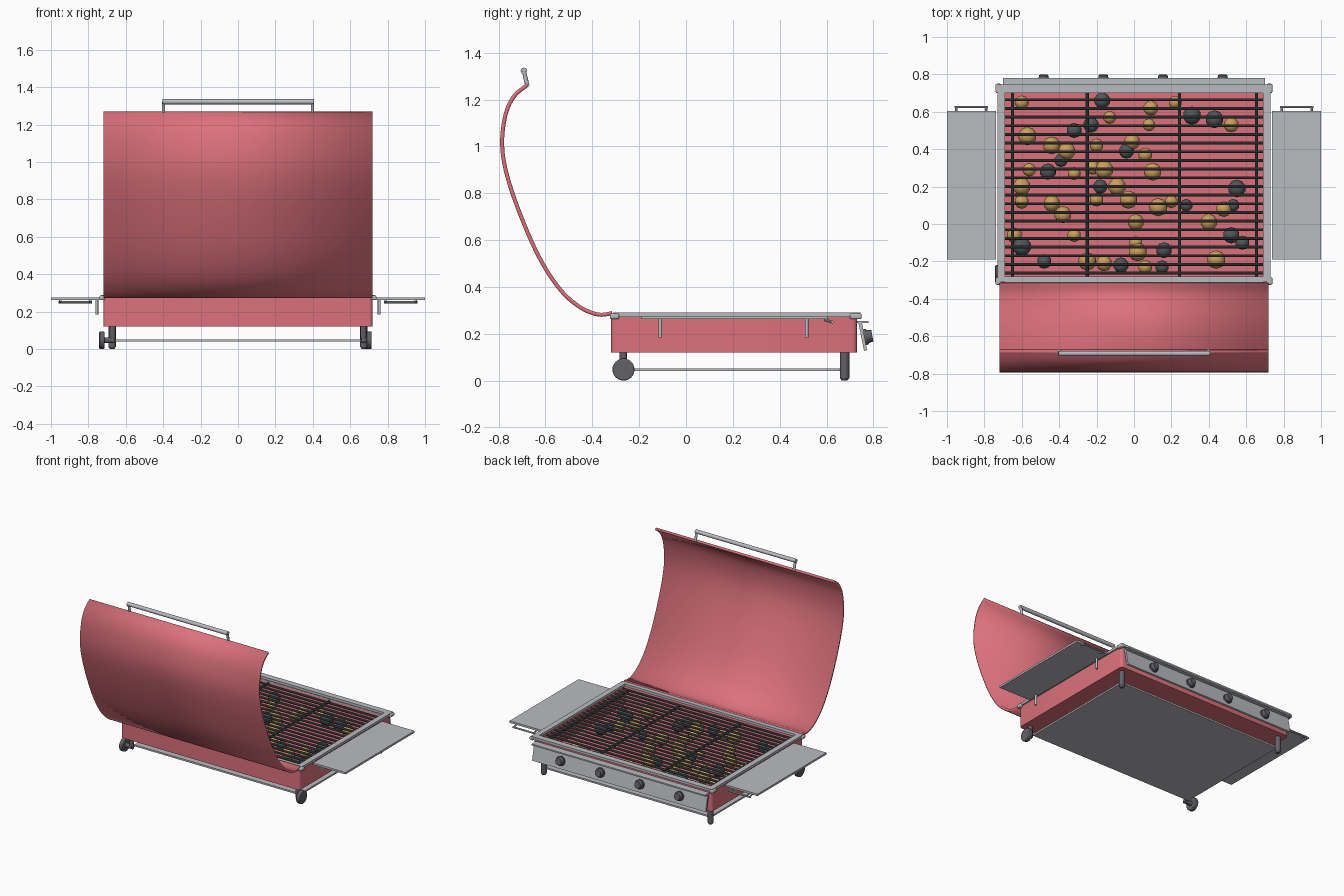
import bpy, bmesh, math, random
from mathutils import Vector, Matrix

if "Cube" in bpy.data.objects:
    bpy.data.objects.remove(bpy.data.objects["Cube"], do_unlink=True)
random.seed(4)


def material(name, rgb):
    m = bpy.data.materials.new(name)
    m.use_nodes = True
    color = (*rgb, 1)
    m.diffuse_color = color
    m.node_tree.nodes["Principled BSDF"].inputs["Base Color"].default_value = color
    return m


RED = material("red_enamel", (.72, .165, .2))
STEEL = material("light_steel", (.49, .5, .53))
IRON = material("dark_iron", (.075, .08, .085))
RUBBER = material("grey_rubber", (.12, .12, .135))
COAL = material("grey_coal", (.085, .09, .095))
GOLD = material("golden_ember", (.6, .35, .1))


def finish(name, bm, mat, smooth=True):
    bmesh.ops.recalc_face_normals(bm, faces=bm.faces)
    mesh = bpy.data.meshes.new(name)
    bm.to_mesh(mesh)
    bm.free()
    mesh.materials.append(mat)
    ob = bpy.data.objects.new(name, mesh)
    bpy.context.collection.objects.link(ob)
    if smooth:
        bpy.ops.object.select_all(action='DESELECT')
        ob.select_set(True)
        bpy.context.view_layer.objects.active = ob
        bpy.ops.object.shade_smooth_by_angle(angle=math.radians(35))
    return ob


def add_box(bm, lo, hi):
    lo, hi = Vector(lo), Vector(hi)
    mat = Matrix.Translation((lo + hi) / 2) @ Matrix.Diagonal((*(hi - lo), 1))
    return bmesh.ops.create_cube(bm, size=1, matrix=mat)["verts"]


def box(name, lo, hi, mat, bevel=0):
    bm = bmesh.new()
    add_box(bm, lo, hi)
    ob = finish(name, bm, mat, bevel > 0)
    if bevel:
        mod = ob.modifiers.new("bevel", 'BEVEL')
        mod.width, mod.segments = bevel, 3
    return ob


def add_rod(bm, p, q, r, r2=None, sides=16):
    p, q = Vector(p), Vector(q)
    d = q - p
    mat = Matrix.Translation((p + q) / 2) @ d.to_track_quat('Z', 'Y').to_matrix().to_4x4()
    bmesh.ops.create_cone(bm, cap_ends=True, segments=sides, radius1=r,
                          radius2=r if r2 is None else r2, depth=d.length, matrix=mat)


def rods(name, segments, r, mat, sides=16):
    bm = bmesh.new()
    for p, q in segments:
        add_rod(bm, p, q, r, sides=sides)
    return finish(name, bm, mat)


# Firebox: open tub with rounded upright corners
bm = bmesh.new()
add_box(bm, (-.72, -.32, .12), (.72, .73, .28))
upright = [e for e in bm.edges if abs(e.verts[0].co.z - e.verts[1].co.z) > .1]
bmesh.ops.bevel(bm, geom=upright, offset=.02, segments=4, profile=.5, affect='EDGES')
top = [f for f in bm.faces if f.calc_center_median().z > .279]
bmesh.ops.inset_region(bm, faces=top, thickness=.02)
bmesh.ops.translate(bm, verts=top[0].verts[:], vec=(0, 0, -.145))
finish("firebox", bm, RED)

# Rim frame and its corner caps
bm = bmesh.new()
for s in (-1, 1):
    add_box(bm, (min(s * .69, s * .73), -.31, .272), (max(s * .69, s * .73), .745, .29))
for y0, y1 in ((-.312, -.28), (.70, .745)):
    add_box(bm, (-.69, y0, .272), (.69, y1, .29))
finish("rim_frame", bm, STEEL, False)
for s, side in ((-1, "right"), (1, "left")):
    for y0, y1, end in ((-.325, -.285, "front"), (.70, .75, "back")):
        box(f"rim_corner_{end}_{side}", (s * .725 - .015, y0, .262),
            (s * .725 + .015, y1, .287), STEEL, .008)

# Cooking grate
rods("grate_bars", [((-.69, -.262 + i * .0463, .262), (.69, -.262 + i * .0463, .262))
                    for i in range(21)], .008, IRON, 10)
rods("grate_supports", [((x, -.285, .25), (x, .705, .25))
                        for x in (-.65, -.25, .243, .655)], .009, IRON, 10)

# Embers and coals on the floor of the tub, placed in hundredths
embers = ((-60, 65), (-13, 57), (9, 62), (22, 65), (8, 53), (52, 53), (-57, 47), (-44, 42),
          (-36, 39), (-20, 42), (-1, 44), (6, 37), (-56, 29), (-32, 27), (-22, 30), (-16, 29),
          (10, 28), (-60, 20), (-9, 20), (-20, 13), (-60, 12), (-44, 11), (-38, 5), (-3, 13),
          (13, 9), (20, 12), (1, 1), (40, 1), (48, 8), (-32, -6), (-64, -6), (1, -10),
          (2, -15), (-25, -20), (-16, -21), (6, -23), (44, -19))
coals = ((-17, 66), (31, 58), (43, 56), (-23, 53), (-32, 50), (-46, 28), (-4, 39), (-39, 34),
         (-18, 20), (55, 19), (28, 10), (53, 10), (52, -6), (58, -10), (16, -14), (-7, -22),
         (-48, -20), (-60, -12), (15, -23))
for name, spots, mat in (("embers", embers, GOLD), ("coals", coals, COAL)):
    bm = bmesh.new()
    for x, y in spots:
        r = random.uniform(.033, .051)
        bmesh.ops.create_icosphere(bm, subdivisions=2, radius=r,
                                   matrix=Matrix.Translation((x / 100, y / 100, .135 + r)))
    finish(name, bm, mat)

# Curved lid, swung open: a profile smoothed by a spline and swept across x
profile = [(-.315, .288), (-.375, .282), (-.455, .315), (-.54, .392), (-.626, .525), (-.708, .71),
           (-.765, .88), (-.785, 1.01), (-.77, 1.137), (-.733, 1.215), (-.677, 1.262)]
ends = [profile[0]] + profile + [profile[-1]]
path = []
for a, b, c, d in zip(ends, ends[1:], ends[2:], ends[3:]):
    a, b, c, d = map(Vector, (a, b, c, d))
    for i in range(5):
        t = i / 5
        path.append(b + (c - a) * t / 2 + (a * 2 - b * 5 + c * 4 - d) * t * t / 2
                    + (b * 3 - a - c * 3 + d) * t ** 3 / 2)
path.append(Vector(profile[-1]))
bm = bmesh.new()
rows = [[bm.verts.new((x, p.x, p.y)) for x in (-.72, .72)] for p in path]
for r, s in zip(rows, rows[1:]):
    bm.faces.new((r[0], r[1], s[1], s[0]))
lid = finish("lid", bm, RED)
mod = lid.modifiers.new("thickness", 'SOLIDIFY')
mod.thickness, mod.offset = .017, 0

# Lid handle
rods("lid_handle_bar", [((-.405, -.692, 1.322), (.405, -.692, 1.322))], .014, STEEL)
rods("lid_handle_posts", [((s * .398, -.677, 1.258), (s * .398, -.692, 1.322))
                          for s in (-1, 1)], .009, STEEL)

# Sloping control panel with knobs
bm = bmesh.new()
outline = ((.735, .253), (.75, .253), (.773, .13), (.76, .127))
loops = [[bm.verts.new((x, y, z)) for y, z in outline] for x in (-.70, .70)]
for f in loops:
    bm.faces.new(f)
for i in range(4):
    j = (i + 1) % 4
    bm.faces.new((loops[0][i], loops[0][j], loops[1][j], loops[1][i]))
finish("control_panel", bm, STEEL, False)
box("panel_ledge", (-.70, .725, .245), (.70, .78, .255), STEEL)
normal = Vector((0, .983, .184))
for i in range(4):
    base = Vector((-.483 + i * .319, .76, .185))
    bm = bmesh.new()
    add_rod(bm, base, base + normal * .014, .034, sides=20)
    add_rod(bm, base + normal * .014, base + normal * .036, .03, .024, 20)
    finish(f"control_knob_{i + 1}", bm, RUBBER)

# Side shelves with pins below and a towel rail at the back
for s, side in ((-1, "right"), (1, "left")):
    x0, x1 = sorted((s * .737, s))
    box(f"side_shelf_{side}", (x0, -.19, .262), (x1, .605, .276), STEEL)
    rods(f"shelf_pins_{side}", [((s * .755, y, .185), (s * .755, y, .264))
                                for y in (-.11, .515)], .008, STEEL)
    rods(f"towel_rail_{side}", [((s * .78, .625, .25), (s * .96, .625, .25))]
         + [((s * x, .59, .26), (s * x, .625, .25)) for x in (.79, .95)], .006, STEEL, 10)

# Bottom tray
box("bottom_tray", (-.67, -.24, .04), (.67, .67, .052), STEEL)

# Front wheels on stub axles, rounded feet behind
for s, side, x in ((-1, "right", -.728), (1, "left", .70)):
    bm = bmesh.new()
    add_rod(bm, (x - .014, -.267, .047), (x + .014, -.267, .047), .047, sides=32)
    wheel = finish(f"wheel_{side}", bm, RUBBER)
    mod = wheel.modifiers.new("bevel", 'BEVEL')
    mod.width, mod.segments, mod.limit_method = .005, 2, 'ANGLE'
    rods(f"wheel_mount_{side}", [((s * .67, -.267, .04), (s * .67, -.267, .122)),
                                 ((s * .66, -.267, .047), (x, -.267, .047))], .016, RUBBER)
    bm = bmesh.new()
    add_rod(bm, (s * .673, .677, .012), (s * .673, .677, .122), .02)
    add_rod(bm, (s * .673, .677, 0), (s * .673, .677, .012), .012, .02)
    finish(f"back_foot_{side}", bm, RUBBER)
